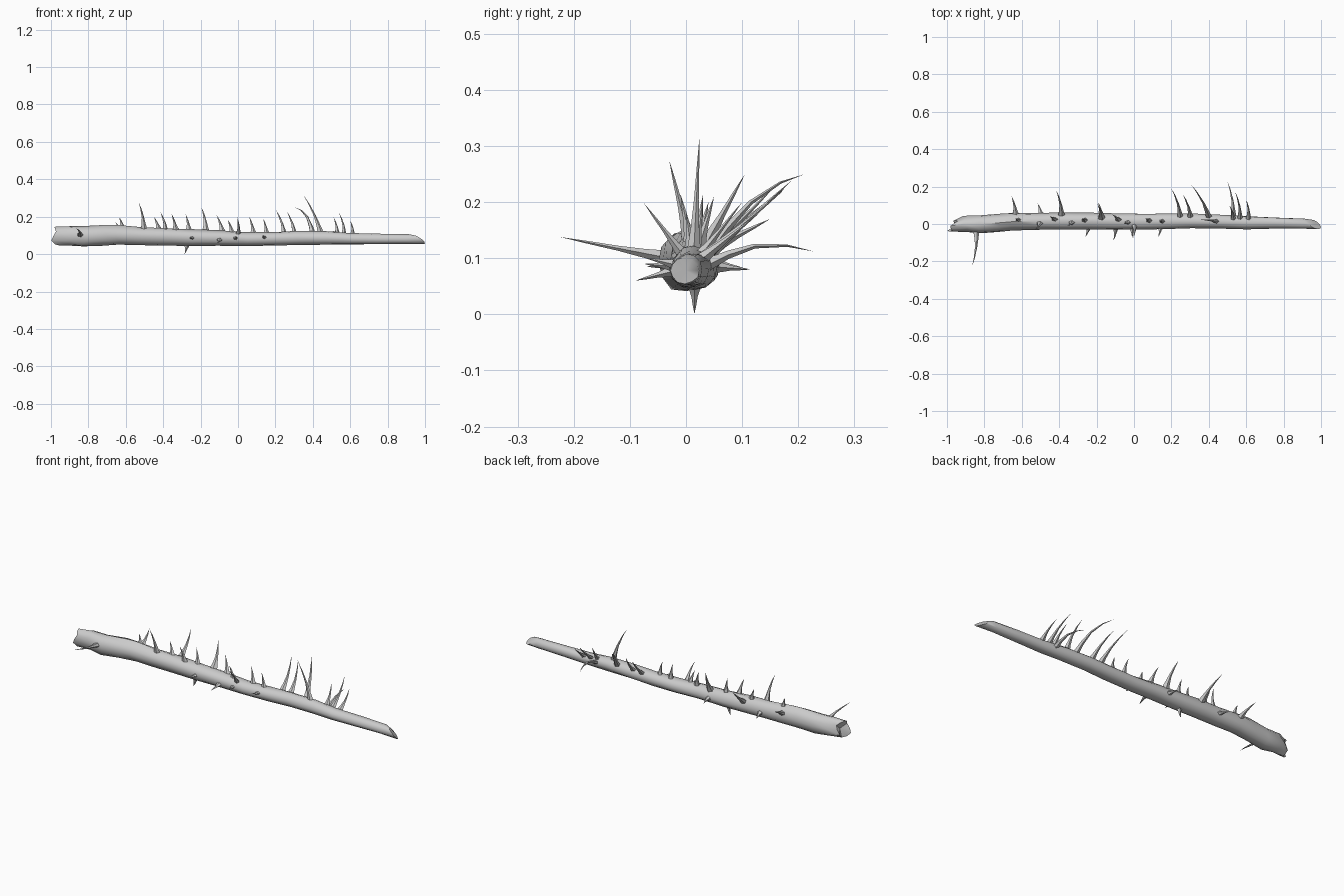
import bpy, bmesh, math, random
from mathutils import Vector

random.seed(4)

# Trunk sections: x, y min, y max, z min, z max
SECTIONS = [
    (-0.97, -0.041, 0.020, 0.048, 0.144), (-0.90, -0.041, 0.042, 0.046, 0.149),
    (-0.82, -0.050, 0.049, 0.039, 0.147), (-0.72, -0.041, 0.056, 0.044, 0.155),
    (-0.64, -0.034, 0.061, 0.049, 0.153), (-0.52, -0.032, 0.060, 0.050, 0.143),
    (-0.40, -0.029, 0.061, 0.048, 0.139), (-0.25, -0.028, 0.059, 0.045, 0.132),
    (-0.10, -0.031, 0.057, 0.046, 0.126), (0.04, -0.030, 0.056, 0.043, 0.116),
    (0.18, -0.026, 0.056, 0.045, 0.118), (0.32, -0.022, 0.055, 0.048, 0.123),
    (0.46, -0.024, 0.048, 0.050, 0.122), (0.60, -0.028, 0.042, 0.051, 0.112),
    (0.75, -0.024, 0.036, 0.052, 0.110), (0.90, -0.024, 0.029, 0.054, 0.107),
    (0.965, -0.028, 0.024, 0.055, 0.101),
]
SIDES = 12


def section(x):
    """Centre and half sizes of the trunk at x."""
    for a, b in zip(SECTIONS, SECTIONS[1:]):
        if x <= b[0]:
            break
    t = (x - a[0]) / (b[0] - a[0])
    y0, y1, z0, z1 = (p + (q - p) * t for p, q in zip(a[1:], b[1:]))
    return Vector((x, (y0 + y1) / 2, (z0 + z1) / 2)), (y1 - y0) / 2, (z1 - z0) / 2


def loft(name, rings, tip=None, start=None):
    """Skin a list of point rings; close each end with a point or a flat face."""
    bm = bmesh.new()
    vr = [[bm.verts.new(p) for p in r] for r in rings]
    n = len(vr[0])
    for a, b in zip(vr, vr[1:]):
        for i in range(n):
            j = (i + 1) % n
            bm.faces.new((a[i], a[j], b[j], b[i]))
    for ring, point in ((vr[0], start), (vr[-1], tip)):
        if point is None:
            bm.faces.new(ring)
        else:
            v = bm.verts.new(point)
            for i in range(n):
                bm.faces.new((ring[i], ring[(i + 1) % n], v))
    bmesh.ops.recalc_face_normals(bm, faces=bm.faces)
    mesh = bpy.data.meshes.new(name)
    bm.to_mesh(mesh)
    bm.free()
    ob = bpy.data.objects.new(name, mesh)
    bpy.context.collection.objects.link(ob)
    bpy.context.view_layer.objects.active = ob
    ob.select_set(True)
    bpy.ops.object.shade_smooth_by_angle(angle=math.radians(40))
    ob.select_set(False)
    return ob


# Trunk: gnarled tapering log with a splintered left end and a slanted right end
rings = []
for k, s in enumerate(SECTIONS):
    c, ry, rz = section(s[0])
    ring = []
    for i in range(SIDES):
        a = math.tau * i / SIDES
        f = random.uniform(0.95, 1.05)
        x = s[0] + random.uniform(-0.015, 0.015)
        if k == 0:
            x = s[0] + 0.018 * math.cos(a) + 0.012 * math.sin(3 * a)
        elif k == len(SECTIONS) - 1:
            x = s[0] - 0.028 * math.sin(a) - 0.020 * math.cos(a)
        ring.append((x, c.y + ry * f * math.cos(a), c.z + rz * f * math.sin(a)))
    rings.append(ring)
loft("trunk", rings, tip=(0.965, 0, 0.078), start=(-0.95, -0.005, 0.098))


def thorn(name, tip, base_x, radius):
    """Concave, slightly bent five-sided thorn growing from the trunk to the tip."""
    tip = Vector(tip)
    c, ry, rz = section(base_x)
    out = Vector((0, tip.y - c.y, tip.z - c.z)).normalized()
    r = 1 / math.hypot(out.y / ry, out.z / rz)
    base = c + out * r * 0.75
    axis = (tip - base).normalized()
    u = axis.cross(Vector((0, -out.z, out.y))).normalized()
    w = axis.cross(u)
    length = (tip - base).length
    bend = Vector((0.05, 0, 0.12 if tip.y > 0.2 else 0)) * length
    rs = []
    for t, f in ((0, 1.2), (0.2, 0.75), (0.45, 0.42), (0.75, 0.22)):
        p = base.lerp(tip, t) + bend * math.sin(math.pi * t)
        rs.append([p + (u * math.cos(a) + w * math.sin(a) * 0.7) * radius * f
                   for a in (math.tau * i / 5 for i in range(5))])
    loft(name, rs, tip=tip)


# Upper thorns: tip x, y, z, base x, base radius
UPPER = [
    (-0.635, 0.03, 0.197, -0.62, 0.018), (-0.53, -0.03, 0.275, -0.505, 0.017),
    (-0.45, 0.04, 0.20, -0.425, 0.018), (-0.355, -0.01, 0.215, -0.335, 0.018),
    (-0.28, 0.03, 0.212, -0.265, 0.018), (-0.115, 0.05, 0.21, -0.085, 0.018),
    (-0.055, 0.0, 0.185, -0.035, 0.017), (-0.005, -0.075, 0.198, 0.0, 0.014),
    (0.06, 0.03, 0.20, 0.08, 0.017), (0.135, 0.015, 0.19, 0.15, 0.016),
    (0.35, 0.024, 0.316, 0.44, 0.015),
]
# Back thorns, leaning up and toward +y
BACK = [
    (-0.655, 0.15, 0.17, -0.635, 0.018), (-0.515, 0.11, 0.08, -0.50, 0.018),
    (-0.415, 0.177, 0.225, -0.39, 0.018), (-0.195, 0.105, 0.25, -0.175, 0.020),
    (-0.19, 0.115, 0.08, -0.18, 0.018), (0.20, 0.19, 0.24, 0.245, 0.015),
    (0.26, 0.16, 0.23, 0.30, 0.015), (0.305, 0.212, 0.25, 0.40, 0.015),
    (0.50, 0.228, 0.112, 0.53, 0.015), (0.54, 0.175, 0.222, 0.565, 0.014),
    (0.60, 0.13, 0.18, 0.61, 0.015), (0.51, 0.10, 0.20, 0.53, 0.014),
]
# Front and underside thorns
FRONT = [
    (-0.865, -0.225, 0.138, -0.845, 0.016), (-0.26, -0.07, 0.085, -0.245, 0.016),
    (-0.11, -0.09, 0.06, -0.10, 0.016), (-0.01, -0.075, 0.09, -0.015, 0.015),
    (0.13, -0.07, 0.10, 0.14, 0.015), (-0.285, 0.015, 0.001, -0.275, 0.020),
]
for group, table in (("upper", UPPER), ("back", BACK), ("front", FRONT)):
    for n, (x, y, z, bx, rad) in enumerate(table, 1):
        thorn(f"{group}_thorn_{n}", (x, y, z), bx, rad)
